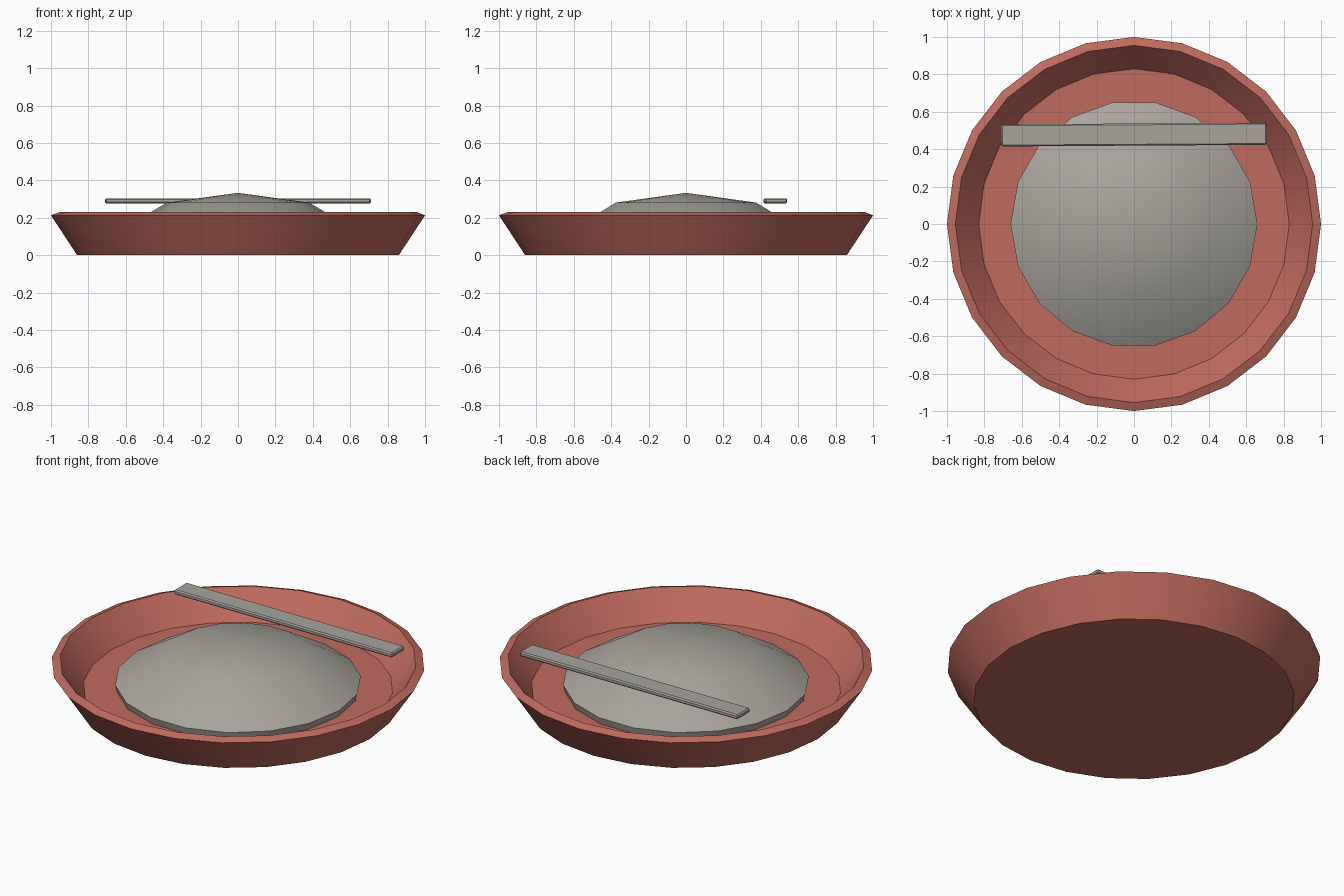
import bpy
import bmesh
import math

cube = bpy.data.objects.get("Cube")
if cube:
    bpy.data.objects.remove(cube, do_unlink=True)


def make_material(name, rgb):
    mat = bpy.data.materials.new(name)
    mat.use_nodes = True
    colour = (*rgb, 1)
    mat.diffuse_color = colour
    mat.node_tree.nodes["Principled BSDF"].inputs["Base Color"].default_value = colour
    return mat


def finish(name, bm, mat):
    bmesh.ops.recalc_face_normals(bm, faces=bm.faces)
    mesh = bpy.data.meshes.new(name)
    bm.to_mesh(mesh)
    bm.free()
    mesh.materials.append(mat)
    obj = bpy.data.objects.new(name, mesh)
    bpy.context.collection.objects.link(obj)
    bpy.ops.object.select_all(action="DESELECT")
    obj.select_set(True)
    bpy.context.view_layer.objects.active = obj
    bpy.ops.object.shade_smooth_by_angle(angle=math.radians(30))
    return obj


def lathe(name, profile, sides, mat):
    """Turn a (radius, height) profile around z; both ends lie on the axis."""
    bm = bmesh.new()
    verts = [bm.verts.new((r, 0, z)) for r, z in profile]
    edges = [bm.edges.new(pair) for pair in zip(verts, verts[1:])]
    bmesh.ops.spin(bm, geom=verts + edges, cent=(0, 0, 0), axis=(0, 0, 1),
                   angle=math.tau, steps=sides, use_merge=True)
    bmesh.ops.remove_doubles(bm, verts=bm.verts, dist=0.0005)
    return finish(name, bm, mat)


terracotta = make_material("terracotta", (0.53, 0.147, 0.112))
stone_grey = make_material("stone grey", (0.39, 0.375, 0.335))

# Shallow dish with a sloped wall and a bevelled rim
lathe("dish", [(0, 0), (0.86, 0), (1.0, 0.213), (0.955, 0.23),
               (0.83, 0.075), (0, 0.075)], 24, terracotta)

# Low mound resting on the dish floor
lathe("mound", [(0, 0.333), (0.38, 0.281), (0.66, 0.115), (0.65, 0.075),
                (0, 0.075)], 18, stone_grey)

# Flat bar lying across the back
bm = bmesh.new()
bmesh.ops.create_cube(bm, size=1)
bmesh.ops.scale(bm, vec=(1.42, 0.118, 0.028), verts=bm.verts)
bmesh.ops.bevel(bm, geom=bm.edges[:], offset=0.007, segments=1, affect="EDGES")
bar = finish("bar", bm, stone_grey)
bar.location = (0, 0.478, 0.29)
bar.rotation_euler.z = math.radians(0.35)
